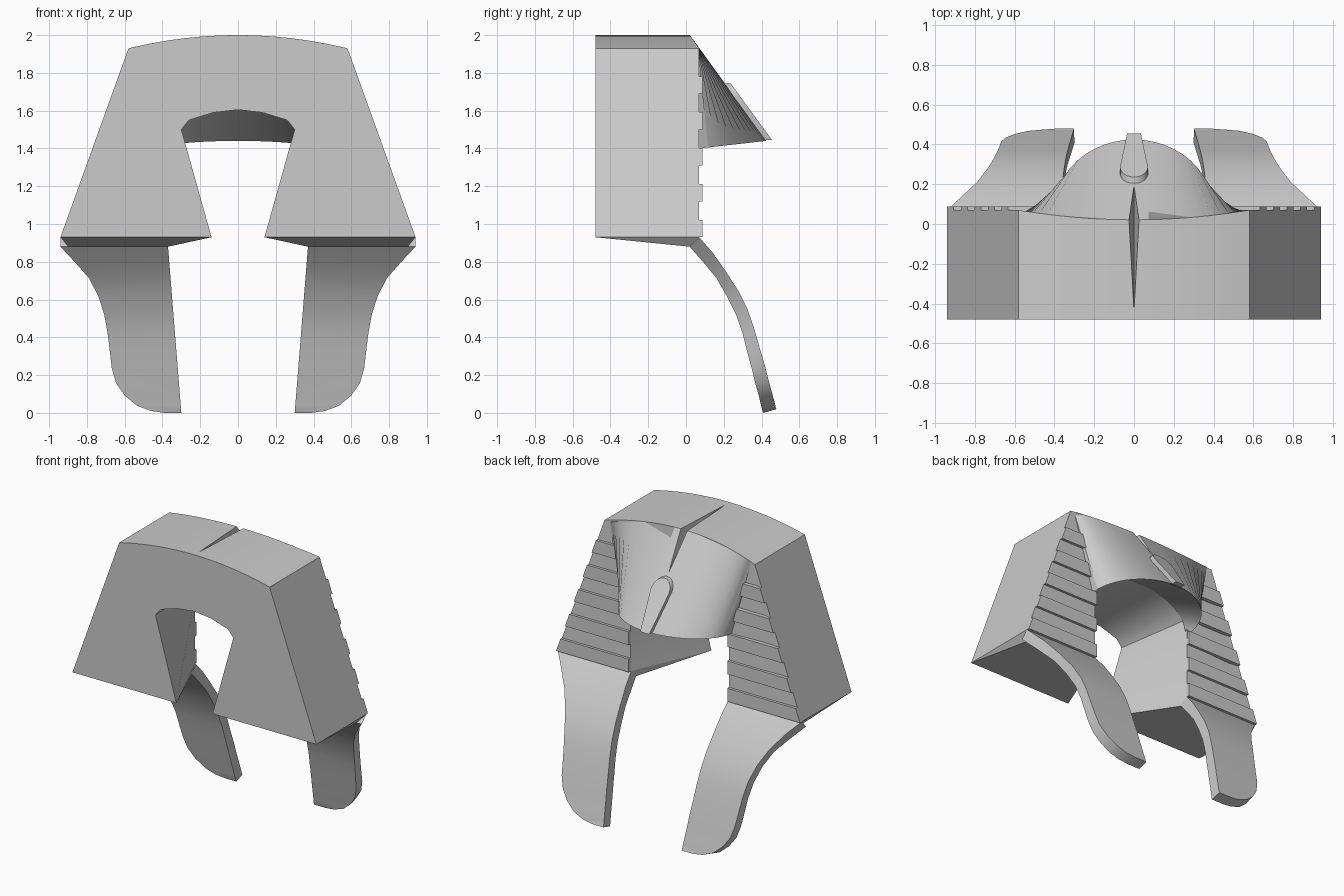
import bpy, bmesh
from math import sin, cos, pi, radians
from mathutils import Vector

cube = bpy.data.objects.get("Cube")
if cube:
    bpy.data.objects.remove(cube, do_unlink=True)

stone = bpy.data.materials.new("plain_grey")
stone.use_nodes = True
grey = (0.6, 0.6, 0.6, 1)
stone.diffuse_color = grey
stone.node_tree.nodes["Principled BSDF"].inputs["Base Color"].default_value = grey


def finish(bm, name, smooth=False):
    bmesh.ops.recalc_face_normals(bm, faces=bm.faces)
    mesh = bpy.data.meshes.new(name)
    bm.to_mesh(mesh)
    bm.free()
    mesh.materials.append(stone)
    ob = bpy.data.objects.new(name, mesh)
    bpy.context.collection.objects.link(ob)
    if smooth:
        bpy.ops.object.select_all(action='DESELECT')
        ob.select_set(True)
        bpy.context.view_layer.objects.active = ob
        bpy.ops.object.shade_smooth_by_angle(angle=radians(30))
    return ob


def loft(name, rings, smooth=False):
    """Closed solid through rings with equal point counts."""
    bm = bmesh.new()
    rows = [[bm.verts.new(p) for p in ring] for ring in rings]
    n = len(rows[0])
    for a, b in zip(rows, rows[1:]):
        for i in range(n):
            j = (i + 1) % n
            bm.faces.new((a[i], a[j], b[j], b[i]))
    bm.faces.new(rows[0])
    bm.faces.new(rows[-1])
    return finish(bm, name, smooth)


def hull(name, points):
    bm = bmesh.new()
    for p in points:
        bm.verts.new(p)
    bmesh.ops.convex_hull(bm, input=bm.verts)
    return finish(bm, name)


def carve(ob, cutter):
    mod = ob.modifiers.new("groove", 'BOOLEAN')
    mod.operation = 'DIFFERENCE'
    mod.solver = 'EXACT'
    mod.object = cutter


def mirrored(half):
    """Mirror a half profile that ends on the centre line."""
    return half + [(-x, z) for x, z in reversed(half[:-1])]


def outer_x(z):
    return 0.94 - 0.36 * (z - 0.93)


def front_y(z):
    return 0.07 - max(0, z - 1.93) * 0.7


# Hood body: horseshoe whose opening widens from back to front
crown = [(0.58 * k / 8, 2.0 - 0.07 * (k / 8) ** 2) for k in range(8, -1, -1)]
outer = mirrored([(0.94, 0.93)] + crown)
back_in = mirrored([(0.14, 0.93), (0.28, 1.43), (0.30, 1.5), (0.26, 1.55), (0.13, 1.59), (0, 1.605)])
front_in = mirrored([(0.38, 0.93), (0.38, 1.42), (0.36, 1.48), (0.30, 1.54), (0.16, 1.59), (0, 1.61)])
back = [(x, -0.48, z) for x, z in outer + back_in[::-1]]
front = [(x, front_y(z), z) for x, z in outer + front_in[::-1]]
body = loft("hood_body", [back, front], True)

# Brow: projecting visor between the crown edge, a rounded rim and the arch
rings = []
for k in range(25):
    t = -pi / 2 + pi * k / 24
    s, c = sin(t), cos(t)
    x = 0.55 * s
    top_z = 2.0 - 0.07 * (x / 0.58) ** 2
    rings.append([(x, front_y(top_z), top_z),
                  (0.40 * s, 0.07 + 0.355 * c, 1.40 + 0.04 * c),
                  (0.37 * s, 0.06, 1.41 + 0.20 * c),
                  (0.45 * s, 0.01, 1.70 + 0.12 * c)])
brow = loft("brow", rings, True)

# Tapered groove along the crown and down the brow
groove = hull("groove_cutter", [(0, -0.44, 2.0), (-0.028, 0.02, 2.02), (0.028, 0.02, 2.02),
                                (0, 0.2, 1.76), (0, 0.0, 1.95)])
groove.hide_render = True
groove.hide_viewport = True
groove.display_type = 'WIRE'
carve(body, groove)
carve(brow, groove)

# Brow crest: rounded plate following the slope
crest = [(0.035, 1.445)] + [(0.07 * cos(a * pi / 12), 1.675 + 0.07 * sin(a * pi / 12))
                            for a in range(13)] + [(-0.035, 1.445)]


def slope_y(z):
    return 0.02 + (2.0 - z) * 0.73


loft("brow_crest", [[(x, slope_y(z) + d, z) for x, z in crest] for d in (-0.02, 0.03)], True)

# Lappet rows: upper surface y, z; lower surface y, z; outer x
ROWS = [(0.07, 0.93, 0.02, 0.88, 0.94), (0.14, 0.85, 0.09, 0.80, 0.865),
        (0.21, 0.75, 0.16, 0.715, 0.79), (0.275, 0.65, 0.215, 0.62, 0.74),
        (0.325, 0.55, 0.265, 0.52, 0.708), (0.36, 0.45, 0.30, 0.42, 0.69),
        (0.388, 0.35, 0.325, 0.32, 0.678), (0.415, 0.26, 0.348, 0.235, 0.668),
        (0.435, 0.18, 0.367, 0.157, 0.645), (0.453, 0.115, 0.385, 0.092, 0.60),
        (0.468, 0.06, 0.398, 0.038, 0.535), (0.475, 0.03, 0.405, 0.01, 0.46),
        (0.48, 0.02, 0.41, 0.0, 0.39)]

for side, word in ((1, "left"), (-1, "right")):
    # Hanging lappet
    strips = []
    for y1, z1, y0, z0, xo in ROWS:
        i1, i0 = 0.30 + 0.08 * z1, 0.30 + 0.08 * z0
        strips.append([(side * i1, y1, z1), (side * xo, y1, z1),
                       (side * xo, y0, z0), (side * i0, y0, z0)])
    loft(word + "_lappet", strips, True)

    # Sloping underside of the wing
    hull(word + "_wing_base", [(side * x, y, z) for x, y, z in (
        (0.94, -0.48, 0.93), (0.14, -0.48, 0.93), (0.94, 0.07, 0.93), (0.38, 0.07, 0.93),
        (0.37, 0.02, 0.88), (0.90, 0.02, 0.88))])

    # Raised bands on the wing front
    for k in range(5):
        z0 = 0.93 + 0.19 * k
        z1 = z0 + 0.092
        pts = []
        for z in (z0, z1):
            inner = 0.38 + max(0, z - 1.4) * 0.3
            pts += [(side * x, y, z) for x in (inner, outer_x(z)) for y in (0.06, 0.088)]
        hull(word + "_band_" + str(k + 1), pts)
